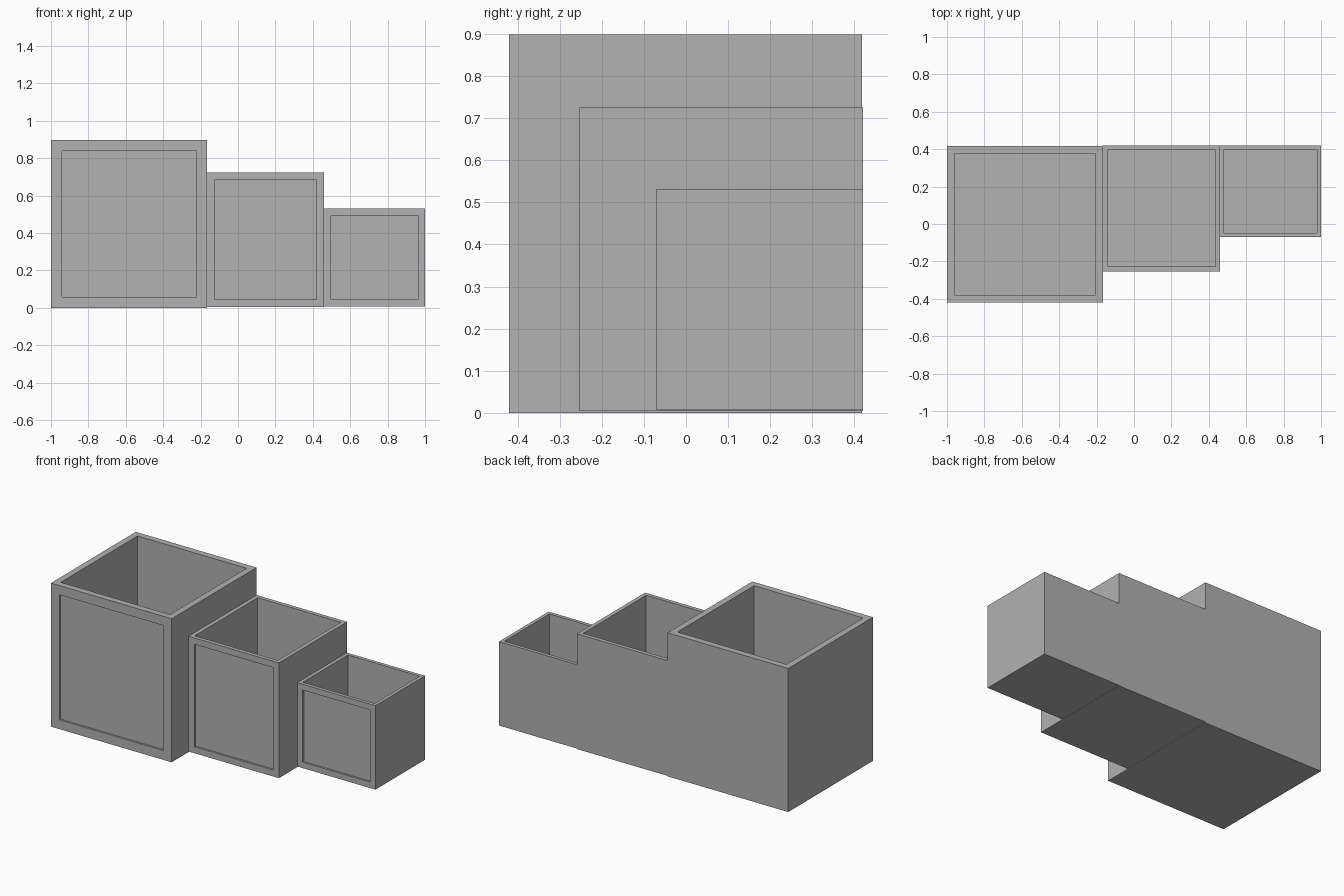
import bpy
import bmesh
from mathutils import Vector

cube = bpy.data.objects.get("Cube")
if cube:
    bpy.data.objects.remove(cube, do_unlink=True)

# One plain grey for every box
grey = bpy.data.materials.new("plain grey")
grey.use_nodes = True
colour = (0.445, 0.445, 0.445, 1)
grey.diffuse_color = colour
grey.node_tree.nodes["Principled BSDF"].inputs["Base Color"].default_value = colour


def sink_face(bm, direction, border, depth):
    """Inset the outer face pointing along direction and push it inwards."""
    bm.normal_update()
    d = Vector(direction)
    face = max(bm.faces, key=lambda f: f.normal.dot(d) * 10 + f.calc_center_median().dot(d))
    bmesh.ops.inset_individual(bm, faces=[face], thickness=border, use_even_offset=True)
    walls = bmesh.ops.extrude_discrete_faces(bm, faces=[face])
    bmesh.ops.translate(bm, verts=walls["faces"][0].verts, vec=-d * depth)


def open_box(name, low, high, wall, frame, recess):
    low, high = Vector(low), Vector(high)
    size = high - low
    bm = bmesh.new()
    bmesh.ops.create_cube(bm, size=1)
    bmesh.ops.scale(bm, verts=bm.verts, vec=size)
    bmesh.ops.translate(bm, verts=bm.verts, vec=(low + high) / 2)
    # Open cavity, then the shallow framed front panel
    sink_face(bm, (0, 0, 1), wall, size.z - wall)
    sink_face(bm, (0, -1, 0), frame, recess)
    bmesh.ops.recalc_face_normals(bm, faces=bm.faces)
    mesh = bpy.data.meshes.new(name)
    bm.to_mesh(mesh)
    bm.free()
    mesh.materials.append(grey)
    bpy.context.collection.objects.link(bpy.data.objects.new(name, mesh))


# Three stepped boxes, flush at the back
open_box("large_box", (-1, -0.42, 0), (-0.165, 0.418, 0.898), 0.04, 0.058, 0.012)
open_box("medium_box", (-0.165, -0.253, 0.004), (0.46, 0.42, 0.725), 0.025, 0.04, 0.012)
open_box("small_box", (0.46, -0.07, 0.007), (1, 0.42, 0.532), 0.022, 0.037, 0.012)
